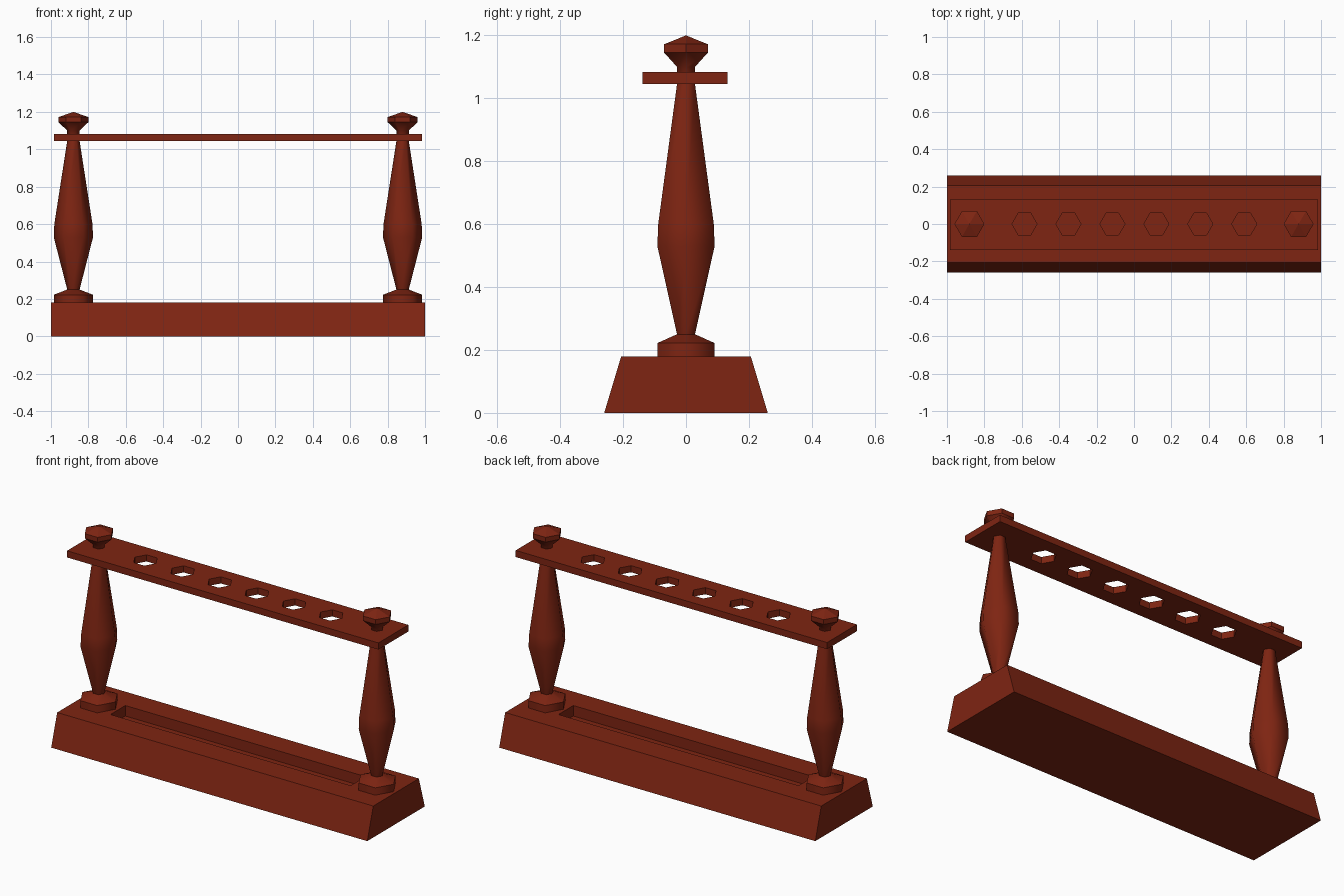
import bpy, bmesh, math

if "Cube" in bpy.data.objects:
    bpy.data.objects.remove(bpy.data.objects["Cube"])

wood = bpy.data.materials.new("red brown wood")
wood.diffuse_color = (0.21, 0.018, 0.006, 1)
wood.use_nodes = True
wood.node_tree.nodes["Principled BSDF"].inputs["Base Color"].default_value = wood.diffuse_color


def finish(bm, name):
    bmesh.ops.recalc_face_normals(bm, faces=bm.faces[:])
    me = bpy.data.meshes.new(name)
    bm.to_mesh(me)
    bm.free()
    me.materials.append(wood)
    ob = bpy.data.objects.new(name, me)
    bpy.context.collection.objects.link(ob)
    return ob


def add_box(bm, x, y, z0, z1, top_y=None):
    """Centred box, optionally narrower in y at the top."""
    vs = bmesh.ops.create_cube(bm, size=2)["verts"]
    for v in vs:
        up = v.co.z > 0
        v.co.x *= x
        v.co.y *= top_y if (up and top_y) else y
        v.co.z = z1 if up else z0
    return vs


def cut(ob, cutter):
    cutter.hide_render = True
    cutter.hide_viewport = True
    cutter.display_type = 'WIRE'
    mod = ob.modifiers.new("cut", 'BOOLEAN')
    mod.operation = 'DIFFERENCE'
    mod.solver = 'EXACT'
    mod.object = cutter


# Sloped base with a long rest groove
bm = bmesh.new()
add_box(bm, 1.0, 0.26, 0, 0.18, 0.206)
base = finish(bm, "base")
bm = bmesh.new()
add_box(bm, 0.76, 0.067, 0.12, 0.30)
cut(base, finish(bm, "groove_cutter"))

# Top rail with six hexagonal holes
bm = bmesh.new()
for v in add_box(bm, 0.985, 0.135, 1.045, 1.083):
    v.co.y -= 0.003
rail = finish(bm, "top_rail")
bm = bmesh.new()
for i in range(6):
    x = 0.002 + (i - 2.5) * 0.235
    bottom = [bm.verts.new((x + 0.067 * math.cos(k * math.pi / 3),
                            0.067 * math.sin(k * math.pi / 3), 1.0)) for k in range(6)]
    f = bm.faces.new(bottom)
    ext = bmesh.ops.extrude_face_region(bm, geom=[f], use_keep_orig=True)
    for g in ext["geom"]:
        if isinstance(g, bmesh.types.BMVert):
            g.co.z = 1.13
cut(rail, finish(bm, "hole_cutter"))

# Six-sided turned posts: (radius, height), foot to finial
PROFILE = [(0.105, 0.178), (0.105, 0.222), (0.033, 0.25), (0.105, 0.53), (0.102, 0.60),
           (0.033, 1.045), (0.033, 1.10), (0.08, 1.145), (0.08, 1.172)]
SMOOTH_BELOW = 1.14
SHARP_RINGS = (1, 2, 5, 7)


def post(name, x):
    bm = bmesh.new()
    rings = [[bm.verts.new((x + r * math.cos(k * math.pi / 3),
                            r * math.sin(k * math.pi / 3), z)) for k in range(6)]
             for r, z in PROFILE]
    apex = bm.verts.new((x, 0, 1.2))
    bm.faces.new(rings[0][::-1])
    for i, (a, b) in enumerate(zip(rings, rings[1:])):
        for k in range(6):
            n = (k + 1) % 6
            f = bm.faces.new((a[k], a[n], b[n], b[k]))
            f.smooth = PROFILE[i][1] < SMOOTH_BELOW
    for k in range(6):
        bm.faces.new((rings[-1][k], rings[-1][(k + 1) % 6], apex))
    for i in SHARP_RINGS:
        for k in range(6):
            bm.edges.get((rings[i][k], rings[i][(k + 1) % 6])).smooth = False
    return finish(bm, name)


post("left_post", -0.88)
post("right_post", 0.88)
